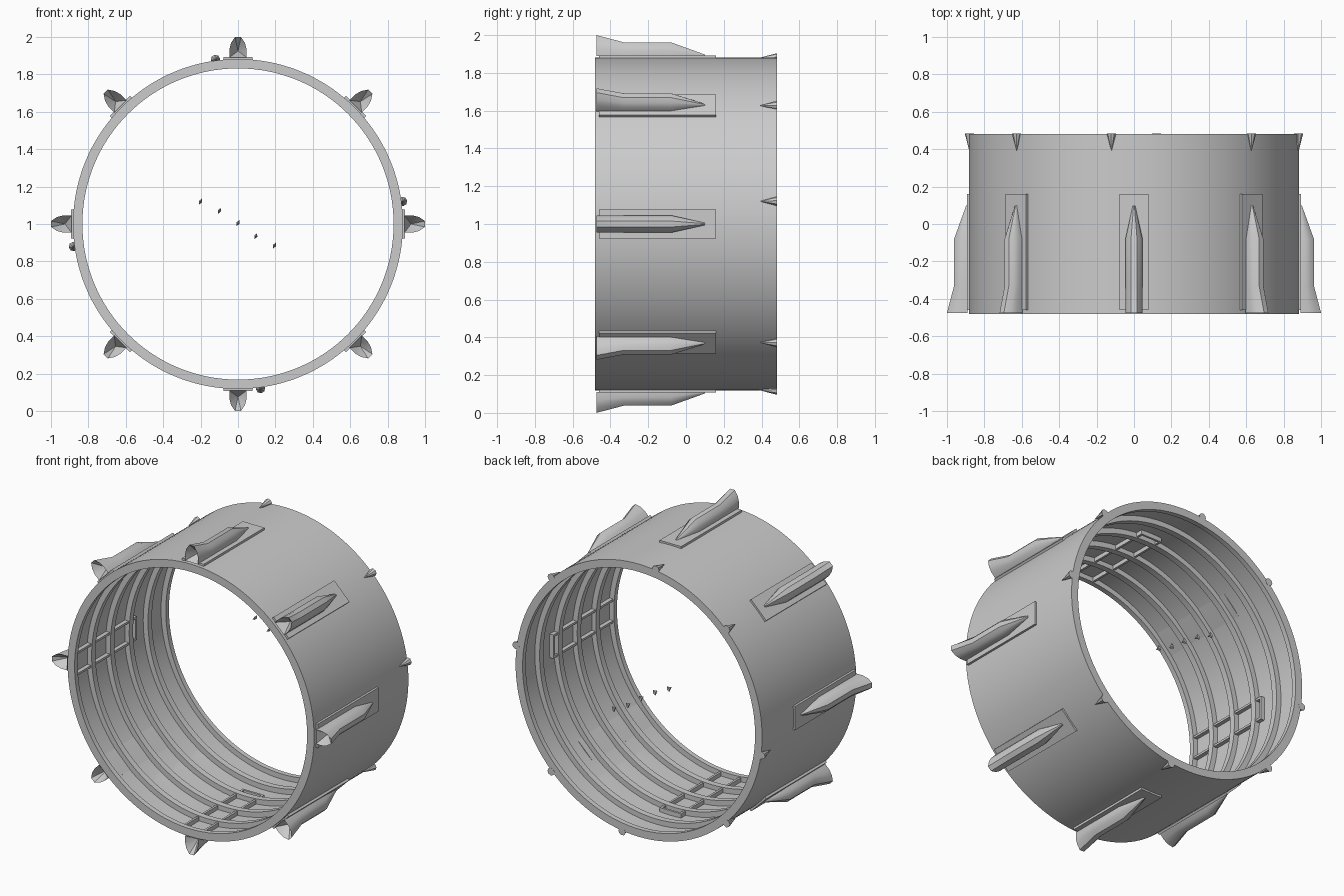
import bpy, bmesh, math
from mathutils import Matrix

if "Cube" in bpy.data.objects:
    bpy.data.objects.remove(bpy.data.objects["Cube"])

grey = bpy.data.materials.new("light grey")
grey.diffuse_color = (0.6, 0.6, 0.6, 1)
grey.use_nodes = True
grey.node_tree.nodes["Principled BSDF"].inputs["Base Color"].default_value = grey.diffuse_color
CENTRE = 1.0


def finish(name, bm, smooth=None):
    bmesh.ops.recalc_face_normals(bm, faces=bm.faces)
    mesh = bpy.data.meshes.new(name)
    bm.to_mesh(mesh)
    bm.free()
    mesh.materials.append(grey)
    ob = bpy.data.objects.new(name, mesh)
    bpy.context.collection.objects.link(ob)
    if smooth:
        bpy.ops.object.select_all(action='DESELECT')
        ob.select_set(True)
        bpy.context.view_layer.objects.active = ob
        bpy.ops.object.shade_smooth_by_angle(angle=math.radians(smooth))
    return ob


def radial(deg):
    # local x = around the ring, y = along the axis, z = outward
    a = math.radians(deg)
    c, s = math.cos(a), math.sin(a)
    return Matrix(((s, 0, c, 0), (0, 1, 0, 0), (-c, 0, s, CENTRE), (0, 0, 0, 1)))


def box(bm, x0, x1, y0, y1, z0, z1, m):
    size = Matrix.Diagonal((x1 - x0, y1 - y0, z1 - z0, 1))
    mid = Matrix.Translation(((x0 + x1) / 2, (y0 + y1) / 2, (z0 + z1) / 2))
    bmesh.ops.create_cube(bm, size=1, matrix=m @ mid @ size)


# Ring shell: closed profile with inner ribs, turned about the y axis
OUT, RIB, FLOOR, HALF = 0.882, 0.832, 0.866, 0.482
profile = [(OUT, -HALF), (OUT, HALF), (RIB, HALF), (RIB, 0.45)]
for y in (0.288, 0.096, -0.096, -0.288):
    profile += [(FLOOR, y + 0.162 if y == 0.288 else y + 0.172), (FLOOR, y + 0.02),
                (RIB, y + 0.02), (RIB, y - 0.02), (FLOOR, y - 0.02)]
profile += [(FLOOR, -0.45), (RIB, -0.45), (RIB, -HALF)]
N = 128
bm = bmesh.new()
loops = []
for i in range(N):
    a = 2 * math.pi * i / N
    loops.append([bm.verts.new((r * math.cos(a), y, CENTRE + r * math.sin(a))) for r, y in profile])
for i in range(N):
    p, q = loops[i], loops[(i + 1) % N]
    for j in range(len(profile)):
        k = (j + 1) % len(profile)
        bm.faces.new((p[j], p[k], q[k], q[j]))
finish("ring_shell", bm, 30)

# Fin cross-section (fraction of half width, fraction of height) and stations
section = [(-1, 0), (-1, .4), (-.8, .72), (-.35, 1), (.35, 1), (.8, .72), (1, .4), (1, 0)]
stations = [(-0.475, 0.046, 1.0), (-0.33, 0.046, 0.962), (-0.08, 0.046, 0.962), (0.10, 0.006, 0.897)]

for n in range(8):
    m = radial(45 * n)

    # Mounting plate under each fin
    bm = bmesh.new()
    box(bm, -0.077, 0.077, -0.46, 0.16, 0.862, 0.893, m)
    finish("fin_plate", bm)

    # Inner frame walls on the four upright and sideways plates
    if n % 2 == 0:
        bm = bmesh.new()
        for s in (-0.07, 0.07):
            box(bm, s - 0.007, s + 0.007, -0.46, 0.16, 0.836, 0.87, m)
        box(bm, -0.077, 0.077, 0.146, 0.16, 0.836, 0.87, m)
        finish("inner_frame", bm)

    # Fin with a hollow front end
    bm = bmesh.new()
    rows = [[bm.verts.new((w * u, y, 0.89 + (top - 0.89) * v)) for u, v in section]
            for y, w, top in stations]
    for p, q in zip(rows, rows[1:]):
        for j in range(len(section)):
            k = (j + 1) % len(section)
            bm.faces.new((p[j], p[k], q[k], q[j]))
    bm.faces.new(rows[-1])
    hollow = bm.verts.new((0, -0.40, 0.925))
    for j in range(len(section)):
        bm.faces.new((rows[0][j], rows[0][(j + 1) % len(section)], hollow))
    bm.transform(m)
    finish("fin", bm, 40)

    # Small spike on the back rim
    bm = bmesh.new()
    bmesh.ops.create_cone(bm, cap_ends=True, segments=8, radius1=0.025, radius2=0, depth=0.095)
    bm.transform(Matrix.Translation((0, 0.4355, 0.888)) @ Matrix.Rotation(math.radians(90), 4, 'X'))
    bm.transform(radial(45 * n + (7.8 if n % 2 == 0 else 0)))
    finish("rim_spike", bm, 30)

# Row of tiny floating wedges near the back opening
for x, z in ((-0.2, 1.12), (-0.1, 1.07), (0, 1.005), (0.095, 0.935), (0.195, 0.885)):
    bm = bmesh.new()
    bmesh.ops.create_cone(bm, cap_ends=True, segments=4, radius1=0.018, radius2=0, depth=0.035)
    bm.transform(Matrix.Translation((x, 0.45, z)) @ Matrix.Rotation(math.radians(25), 4, 'Y')
                 @ Matrix.Diagonal((0.5, 1, 1, 1)) @ Matrix.Rotation(math.radians(90), 4, 'X'))
    finish("floating_wedge", bm)
